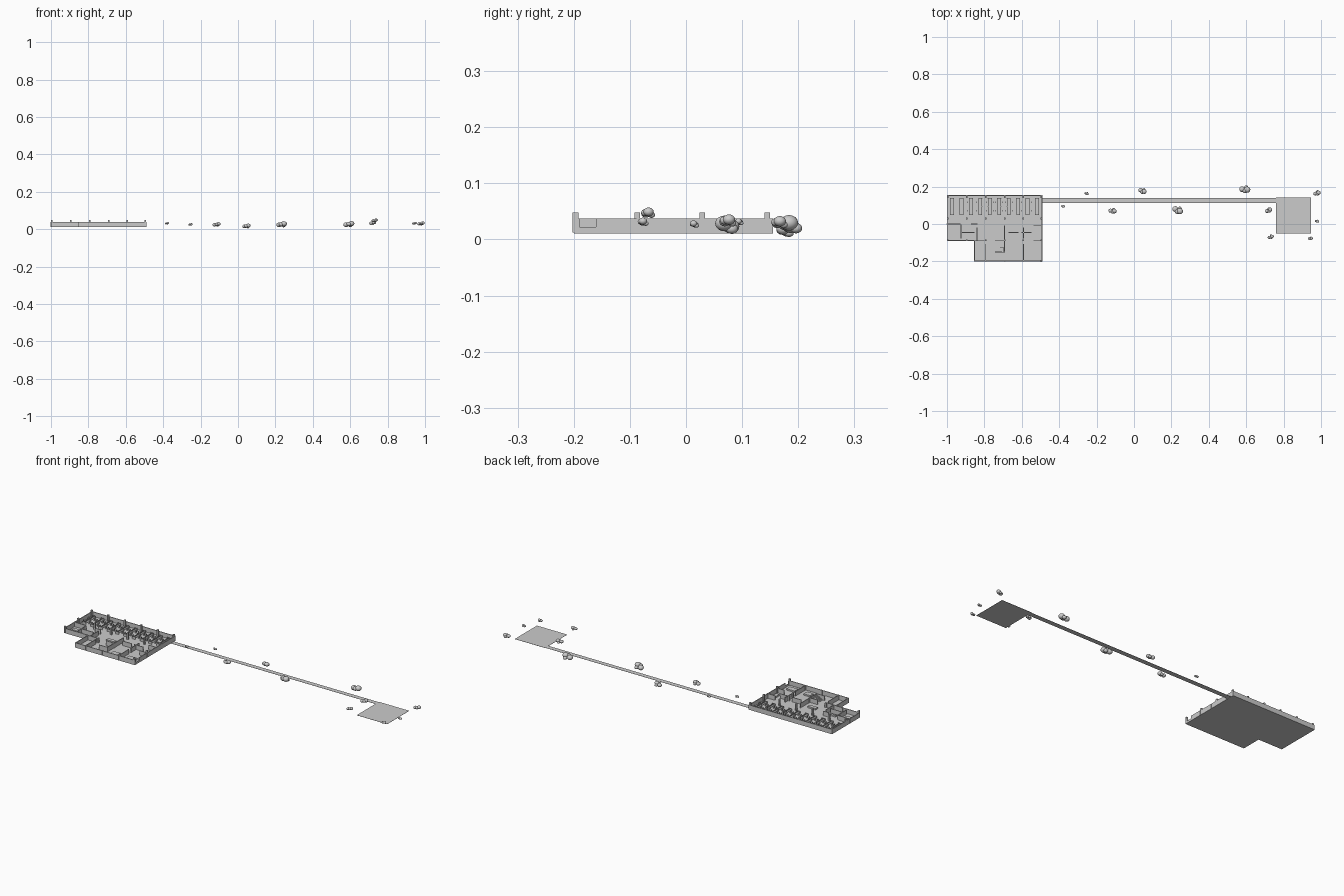
import bpy, bmesh, math, random
from mathutils import Matrix, Vector

random.seed(4)
Z0, Z1, ZT = 0.012, 0.037, 0.048   # floor top, wall top, column top
T = 0.004                          # wall thickness


def new_object(name, bm, smooth=False):
    me = bpy.data.meshes.new(name)
    bm.to_mesh(me)
    bm.free()
    ob = bpy.data.objects.new(name, me)
    bpy.context.collection.objects.link(ob)
    if smooth:
        for p in me.polygons:
            p.use_smooth = True
    return ob


def add_box(bm, x0, x1, y0, y1, z0, z1):
    m = Matrix.Translation(((x0 + x1) / 2, (y0 + y1) / 2, (z0 + z1) / 2))
    m = m @ Matrix.Diagonal((x1 - x0, y1 - y0, z1 - z0, 1))
    bmesh.ops.create_cube(bm, size=1, matrix=m)


def boxes(name, items):
    bm = bmesh.new()
    for b in items:
        add_box(bm, *b)
    return new_object(name, bm)


def slab(name, outline, z0, z1):
    bm = bmesh.new()
    f = bm.faces.new([bm.verts.new((x, y, z0)) for x, y in outline])
    r = bmesh.ops.extrude_face_region(bm, geom=[f])
    vs = [g for g in r["geom"] if isinstance(g, bmesh.types.BMVert)]
    bmesh.ops.translate(bm, verts=vs, vec=(0, 0, z1 - z0))
    bmesh.ops.recalc_face_normals(bm, faces=bm.faces)
    return new_object(name, bm)


def wall(x0, y0, x1, y1, z0=Z0, z1=Z1, t=T):
    # axis-aligned wall centred on its line
    h = t / 2
    return (min(x0, x1) - h, max(x0, x1) + h, min(y0, y1) - h, max(y0, y1) + h, z0, z1)


# floor of the building, path and far court
outline = [(-1, -0.09), (-0.855, -0.09), (-0.855, -0.2), (-0.49, -0.2), (-0.49, 0.155), (-1, 0.155)]
slab("building_floor", outline, 0.0105, Z0)
boxes("path", [(-0.49, 0.76, 0.113, 0.14, 0.0108, 0.0116)])
boxes("court", [(0.76, 0.945, -0.05, 0.143, 0.0108, 0.0118)])

# outer walls, set in by half their thickness
h = T / 2
L, R, B, F, N, M = -1 + h, -0.49 - h, 0.155 - h, -0.2 + h, -0.855 + h, -0.09 + h
boxes("outer_walls", [
    wall(L, B, R, B), wall(L, M, L, B), wall(L, M, N, M), wall(N, F, N, M), wall(N, F, R, F),
    wall(R, -0.158, R, B), wall(R, F, R, -0.192), wall(R, -0.192, R, -0.158, Z0, 0.022),
])

# structural columns on a regular grid
xs = [-0.995, -0.895, -0.793, -0.692, -0.591, -0.495]
cols = []
for x in xs:
    for y in (-0.197, -0.087, 0.029, 0.145):
        if y < -0.1 and x < -0.86:
            continue
        if y == 0.145 or x in (xs[0], xs[-1]):
            top = ZT
        else:
            top = ZT if y > 0 else Z1
        cols.append((x - 0.004, x + 0.004, y - 0.005, y + 0.005, Z0, top))
boxes("columns", cols)

# partition walls of the front rooms
boxes("partition_walls", [
    wall(-1, 0.0, -0.93, 0.0), wall(-0.925, -0.005, -0.925, -0.075),
    wall(-0.925, -0.045, -0.855, -0.045), wall(-0.87, 0.0, -0.84, 0.0),
    wall(-0.84, -0.09, -0.84, -0.02), wall(-0.793, -0.2, -0.793, -0.11),
    wall(-0.855, -0.09, -0.80, -0.09), wall(-0.692, -0.09, -0.692, -0.01),
    wall(-0.74, -0.09, -0.692, -0.09), wall(-0.692, -0.15, -0.692, -0.09),
    wall(-0.74, -0.15, -0.692, -0.15), wall(-0.591, -0.2, -0.591, -0.11),
    wall(-0.67, -0.045, -0.62, -0.045), wall(-0.60, -0.045, -0.55, -0.045),
    wall(-0.535, -0.09, -0.49, -0.09), wall(-0.535, -0.01, -0.49, -0.01),
    wall(-0.591, -0.02, -0.591, -0.075),
])

# stair beside the middle room
boxes("stair", [(-0.732 + 0.005 * i, -0.727 + 0.005 * i, -0.146, -0.122, Z0, 0.014 + 0.003 * i)
                for i in range(7)])

# workstations: screen spines with desks and chairs on both sides
screens, desks, chairs = [], [], []
for i in range(10):
    x = -0.973 + 0.0505 * i
    screens.append(wall(x, 0.048, x, 0.137, Z0, 0.026, 0.002))
    for y in (0.048, 0.0925, 0.137):
        screens.append(wall(x - 0.010, y, x + 0.010, y, Z0, 0.026, 0.002))
    for s in (-1, 1):
        for y in (0.07, 0.115):
            a, b = sorted((x + s * 0.001, x + s * 0.010))
            desks.append((a, b, y - 0.021, y + 0.021, 0.019, 0.0205))
            c = x + s * 0.016
            chairs.append((c - 0.003, c + 0.003, y - 0.004, y + 0.004, Z0, 0.017))
            d = c + s * 0.003
            chairs.append((d - 0.0007, d + 0.0007, y - 0.004, y + 0.004, 0.015, 0.023))
boxes("desk_screens", screens)
boxes("desks", desks)
boxes("chairs", chairs)

# meeting tables and counters in the front rooms
boxes("room_furniture", [
    (-0.98, -0.945, -0.05, -0.03, Z0, 0.02), (-0.90, -0.865, -0.03, -0.018, Z0, 0.02),
    (-0.77, -0.72, -0.05, -0.03, Z0, 0.02), (-0.66, -0.62, -0.17, -0.14, Z0, 0.02),
    (-0.565, -0.515, -0.17, -0.14, Z0, 0.02), (-0.525, -0.505, -0.065, -0.03, Z0, 0.02),
])


# shrubs: clusters of overlapping rounded clumps (x, y, z, overall width)
def shrub(name, x, y, z, w):
    bm = bmesh.new()
    a = random.uniform(-0.5, 0.5)
    for k, r, dz in ((-0.24, 0.25, -0.03), (0.23, 0.27, 0.06), (0.03, 0.22, 0.02), (0.12, 0.18, -0.1)):
        off = 0.2 * w if r < 0.2 else (-0.12 * w if r < 0.23 else 0)
        c = Vector((x + k * w * math.cos(a) - off * math.sin(a),
                    y + k * w * math.sin(a) + off * math.cos(a), z + dz * w))
        m = Matrix.Translation(c) @ Matrix.Diagonal((1, 1, 0.85, 1))
        bmesh.ops.create_icosphere(bm, subdivisions=3, radius=r * w, matrix=m)
    new_object(name, bm, True)


shrubs = [
    (-0.38, 0.095, 0.031, 0.022), (-0.254, 0.163, 0.025, 0.024), (-0.115, 0.07, 0.025, 0.044),
    (0.045, 0.177, 0.016, 0.046), (0.233, 0.074, 0.025, 0.06), (0.592, 0.185, 0.026, 0.06),
    (0.72, 0.073, 0.033, 0.04), (0.731, -0.069, 0.047, 0.034), (0.978, 0.165, 0.03, 0.04),
    (0.978, 0.015, 0.027, 0.024), (0.943, -0.077, 0.031, 0.027),
]
for i, s in enumerate(shrubs):
    shrub(f"shrub_{i + 1}", *s)
